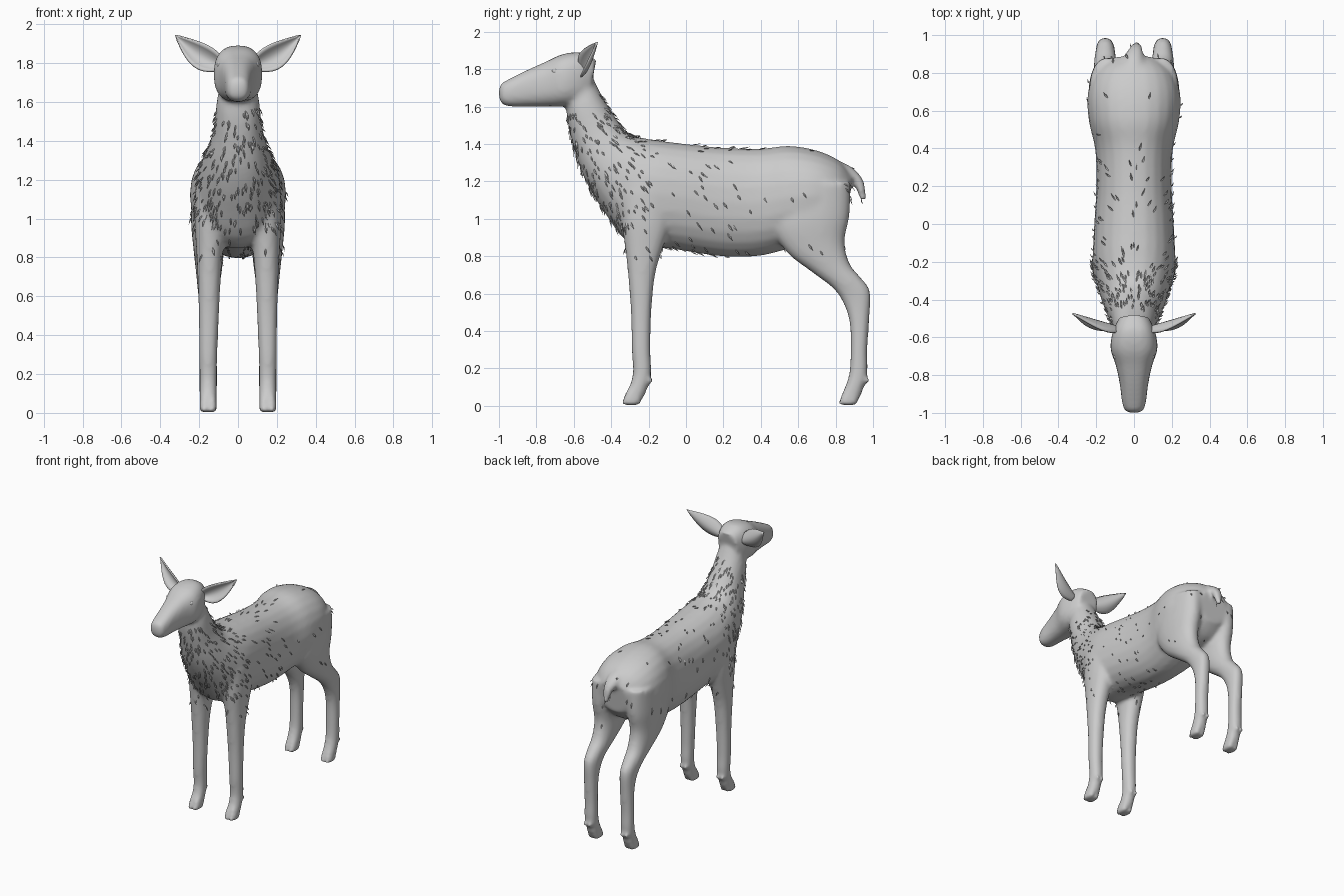
import bpy, bmesh, math, random
from mathutils import Vector

random.seed(4)
cube = bpy.data.objects.get("Cube")
if cube:
    bpy.data.objects.remove(cube, do_unlink=True)

coat = bpy.data.materials.new("light_grey")
coat.use_nodes = True
GREY = (0.6, 0.6, 0.6, 1)
coat.diffuse_color = GREY
coat.node_tree.nodes["Principled BSDF"].inputs["Base Color"].default_value = GREY


def finish(name, bm, smooth=True):
    bmesh.ops.recalc_face_normals(bm, faces=bm.faces)
    for f in bm.faces:
        f.smooth = smooth
    me = bpy.data.meshes.new(name)
    bm.to_mesh(me)
    bm.free()
    me.materials.append(coat)
    ob = bpy.data.objects.new(name, me)
    bpy.context.collection.objects.link(ob)
    return ob


def spline(a, b, c, d, t):
    return 0.5 * (2 * b + (c - a) * t + (2 * a - 5 * b + 4 * c - d) * t * t
                  + (3 * b - a - 3 * c + d) * t ** 3)


def loft(bm, rows, side=1, power=0.9, sides=24, steps=4):
    """Closed tube; a row is y, z of one edge, y, z of the other, centre x, half width."""
    rows = [Vector(r) for r in rows]
    path = []
    for i in range(len(rows) - 1):
        quad = [rows[max(i - 1, 0)], rows[i], rows[i + 1], rows[min(i + 2, len(rows) - 1)]]
        path += [spline(*quad, k / steps) for k in range(steps)]
    path.append(rows[-1])
    rings = []
    for ay, az, by, bz, xc, w in path:
        mid = Vector((xc * side, (ay + by) / 2, (az + bz) / 2))
        half = Vector((0, (ay - by) / 2, (az - bz) / 2))
        ring = []
        for k in range(sides):
            c, s = math.cos(math.tau * k / sides), math.sin(math.tau * k / sides)
            c, s = (math.copysign(abs(v) ** power, v) for v in (c, s))
            ring.append(bm.verts.new(mid + half * c + Vector((w * s, 0, 0))))
        rings.append(ring)
    for r, q in zip(rings, rings[1:]):
        for k in range(sides):
            n = (k + 1) % sides
            bm.faces.new((r[k], r[n], q[n], q[k]))
    bm.faces.new(rings[0])
    bm.faces.new(rings[-1])


bm = bmesh.new()

# Neck and torso: back line, then throat and belly line
loft(bm, [
    (-.50, 1.76, -.64, 1.64, 0, .09), (-.45, 1.66, -.635, 1.53, 0, .11),
    (-.38, 1.545, -.60, 1.38, 0, .125), (-.31, 1.46, -.545, 1.22, 0, .155),
    (-.22, 1.43, -.44, 1.04, 0, .19), (-.12, 1.415, -.30, .87, 0, .218),
    (0, 1.40, -.08, .84, 0, .213), (.2, 1.38, .18, .80, 0, .20),
    (.4, 1.375, .38, .80, 0, .205), (.55, 1.39, .55, .84, 0, .24),
    (.7, 1.365, .68, .88, 0, .245), (.82, 1.31, .78, .92, 0, .205),
    (.89, 1.23, .86, 1.0, 0, .12)])

# Head: forehead line, then jaw line
loft(bm, [
    (-1.0, 1.70, -1.0, 1.65, 0, .025), (-.985, 1.725, -.985, 1.615, 0, .05),
    (-.94, 1.75, -.94, 1.60, 0, .064), (-.85, 1.795, -.85, 1.60, 0, .075),
    (-.75, 1.84, -.75, 1.60, 0, .096), (-.66, 1.88, -.66, 1.60, 0, .125),
    (-.56, 1.89, -.58, 1.61, 0, .112), (-.48, 1.85, -.52, 1.64, 0, .08)],
    power=0.78)

# Tail
loft(bm, [(.82, 1.31, .80, 1.2, 0, .06), (.895, 1.27, .87, 1.2, 0, .05),
          (.95, 1.2, .905, 1.17, .01, .036), (.965, 1.1, .93, 1.1, .015, .018)])

front_leg = [
    (-.36, 1.15, -.06, 1.15, .12, .10), (-.345, .98, -.08, .98, .135, .088),
    (-.325, .84, -.125, .84, .145, .07), (-.31, .7, -.165, .7, .148, .06),
    (-.295, .5, -.185, .5, .15, .052), (-.29, .3, -.19, .3, .153, .047),
    (-.285, .17, -.186, .17, .153, .044), (-.312, .08, -.215, .07, .153, .044),
    (-.325, .05, -.23, .04, .153, .042)]
hind_leg = [
    (.52, 1.18, .88, 1.2, .14, .095), (.46, .97, .875, 1.02, .148, .094),
    (.54, .82, .848, .88, .15, .08), (.68, .71, .875, .76, .15, .068),
    (.79, .625, .935, .685, .152, .058), (.845, .54, .985, .61, .152, .05),
    (.875, .44, .98, .46, .152, .047), (.88, .3, .97, .3, .153, .046),
    (.872, .17, .97, .17, .153, .046), (.842, .08, .94, .07, .153, .045),
    (.83, .05, .925, .04, .153, .042)]

# Legs with split toes and dewclaws, mirrored
for side in (1, -1):
    for leg, dy in ((front_leg, 0), (hind_leg, 1.16)):
        loft(bm, leg, side)
        for off in (-.021, .021):
            x = .153 + off
            loft(bm, [(-.315 + dy, .09, -.215 + dy, .08, x, .02),
                      (-.335 + dy, .045, -.235 + dy, .035, x, .024),
                      (-.35 + dy, .004, -.245 + dy, .002, x, .023)], side, sides=12)
            loft(bm, [(-.22 + dy, .175, -.21 + dy, .125, x, .016),
                      (-.172 + dy, .14, -.178 + dy, .115, x, .011)], side, sides=8)

body = finish("body", bm)

# Fuse the parts into one skin
skin = body.modifiers.new("fuse", 'REMESH')
skin.mode = 'VOXEL'
skin.voxel_size = 0.013
soft = body.modifiers.new("soften", 'SMOOTH')
soft.factor = 0.5
soft.iterations = 9
graph = bpy.context.evaluated_depsgraph_get()
fused = bpy.data.meshes.new_from_object(body.evaluated_get(graph))
body.modifiers.clear()
body.data = fused
for p in fused.polygons:
    p.use_smooth = True
if not fused.materials:
    fused.materials.append(coat)


# Ears: cupped leaves
def ear(name, side):
    bm = bmesh.new()
    base, reach = Vector((.085, -.545, 1.785)), Vector((.24, .07, .16))
    across = Vector((-.53, -.1, .84))
    grid = []
    for i in range(13):
        t = i / 12
        wide = .024 * (1 - t) + .05 * math.sin(math.pi * t ** .85)
        row = []
        for j in range(-4, 5):
            u = j / 4
            p = base + reach * t + across * (wide * u)
            p.y -= .7 * wide * u * u
            p.z -= .02 * math.sin(math.pi * t)
            p.x *= side
            row.append(bm.verts.new(p))
        grid.append(row)
    for r, q in zip(grid, grid[1:]):
        for j in range(8):
            bm.faces.new((r[j], r[j + 1], q[j + 1], q[j]))
    bmesh.ops.remove_doubles(bm, verts=bm.verts, dist=.0005)
    ob = finish(name, bm)
    thick = ob.modifiers.new("thickness", 'SOLIDIFY')
    thick.thickness = .01
    thick.offset = 0


ear("left_ear", 1)
ear("right_ear", -1)

# Eyes, set almost flush
for name, side in (("left_eye", 1), ("right_eye", -1)):
    bm = bmesh.new()
    bmesh.ops.create_uvsphere(bm, u_segments=12, v_segments=8, radius=.018)
    bmesh.ops.translate(bm, verts=bm.verts, vec=(.092 * side, -.70, 1.79))
    finish(name, bm)


# Fur tufts: dense on neck and chest, sparse on the flanks
def density(p):
    if p.z < .8 or (p.y < -.47 and p.z > 1.58) or p.z > 1.68:
        return 0
    if p.y < -.2:
        return 1 if p.z > .95 else .15
    return .2 if p.y < .35 else .04


bm = bmesh.new()
faces = list(fused.polygons)
count = 0
while count < 520:
    f = random.choice(faces)
    if random.random() > density(f.center):
        continue
    n = f.normal
    flow = Vector((0, .55, -.85)) + Vector([random.uniform(-.15, .15) for _ in range(3)])
    flow = (flow - n * flow.dot(n)).normalized()
    wide = n.cross(flow) * random.uniform(.004, .007)
    root = f.center - n * .004
    tip = f.center + flow * random.uniform(.03, .06) + n * random.uniform(.008, .016)
    middle = (root + tip) / 2 + n * .004
    a, b, c, d, e = (bm.verts.new(v) for v in
                     (root, middle + wide, tip, middle - wide, middle - n * .006))
    for tri in ((a, b, c), (a, c, d), (a, e, b), (b, e, c), (c, e, d), (d, e, a)):
        bm.faces.new(tri)
    count += 1
finish("fur_tufts", bm, smooth=False)
